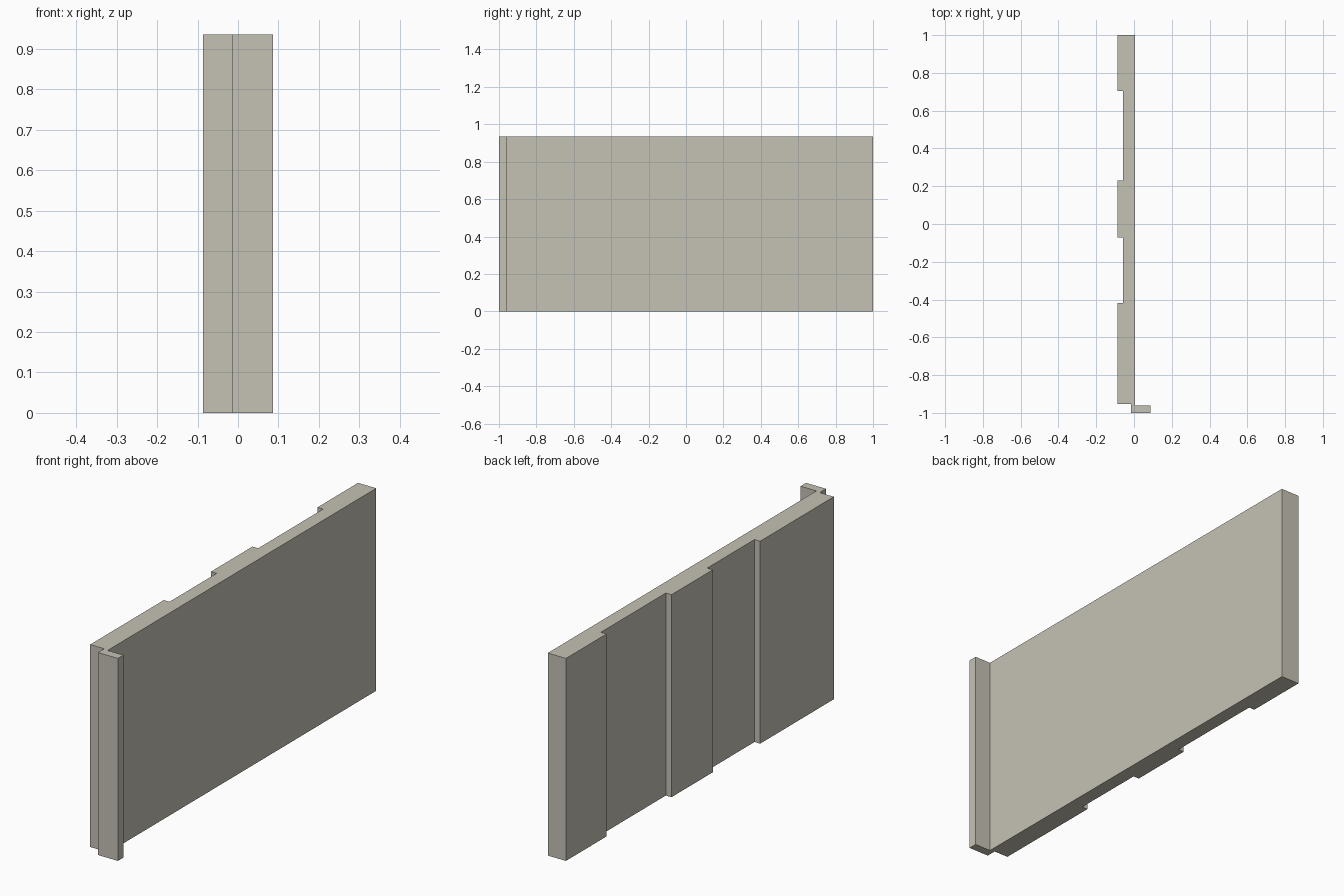
import bpy
import bmesh

if "Cube" in bpy.data.objects:
    bpy.data.objects.remove(bpy.data.objects["Cube"])

HEIGHT = 0.935
FACE_X, RECESS_X, BACK_X = -0.087, -0.058, 0.006

mat = bpy.data.materials.new("warm_grey")
mat.diffuse_color = (0.56, 0.54, 0.46, 1)
mat.use_nodes = True
mat.node_tree.nodes["Principled BSDF"].inputs["Base Color"].default_value = mat.diffuse_color

# Plan outline, counter-clockwise: end lip, flat side, then ribbed side
outline = [(-0.015, -1), (0.087, -1), (0.087, -0.96), (BACK_X, -0.96),
           (BACK_X, 1), (FACE_X, 1)]
# Each recess runs from its far edge to its near edge
for far, near in ((0.704, 0.23), (-0.072, -0.417)):
    outline += [(FACE_X, far), (RECESS_X, far), (RECESS_X, near), (FACE_X, near)]
outline += [(FACE_X, -0.954), (-0.015, -0.954)]

# Extrude the outline into the wall panel
bm = bmesh.new()
base = bm.faces.new([bm.verts.new((x, y, 0)) for x, y in outline])
result = bmesh.ops.extrude_face_region(bm, geom=[base], use_keep_orig=True)
top = [v for v in result["geom"] if isinstance(v, bmesh.types.BMVert)]
bmesh.ops.translate(bm, verts=top, vec=(0, 0, HEIGHT))
bmesh.ops.recalc_face_normals(bm, faces=bm.faces)

mesh = bpy.data.meshes.new("wall_panel")
bm.to_mesh(mesh)
bm.free()
mesh.materials.append(mat)
panel = bpy.data.objects.new("wall_panel", mesh)
bpy.context.collection.objects.link(panel)
